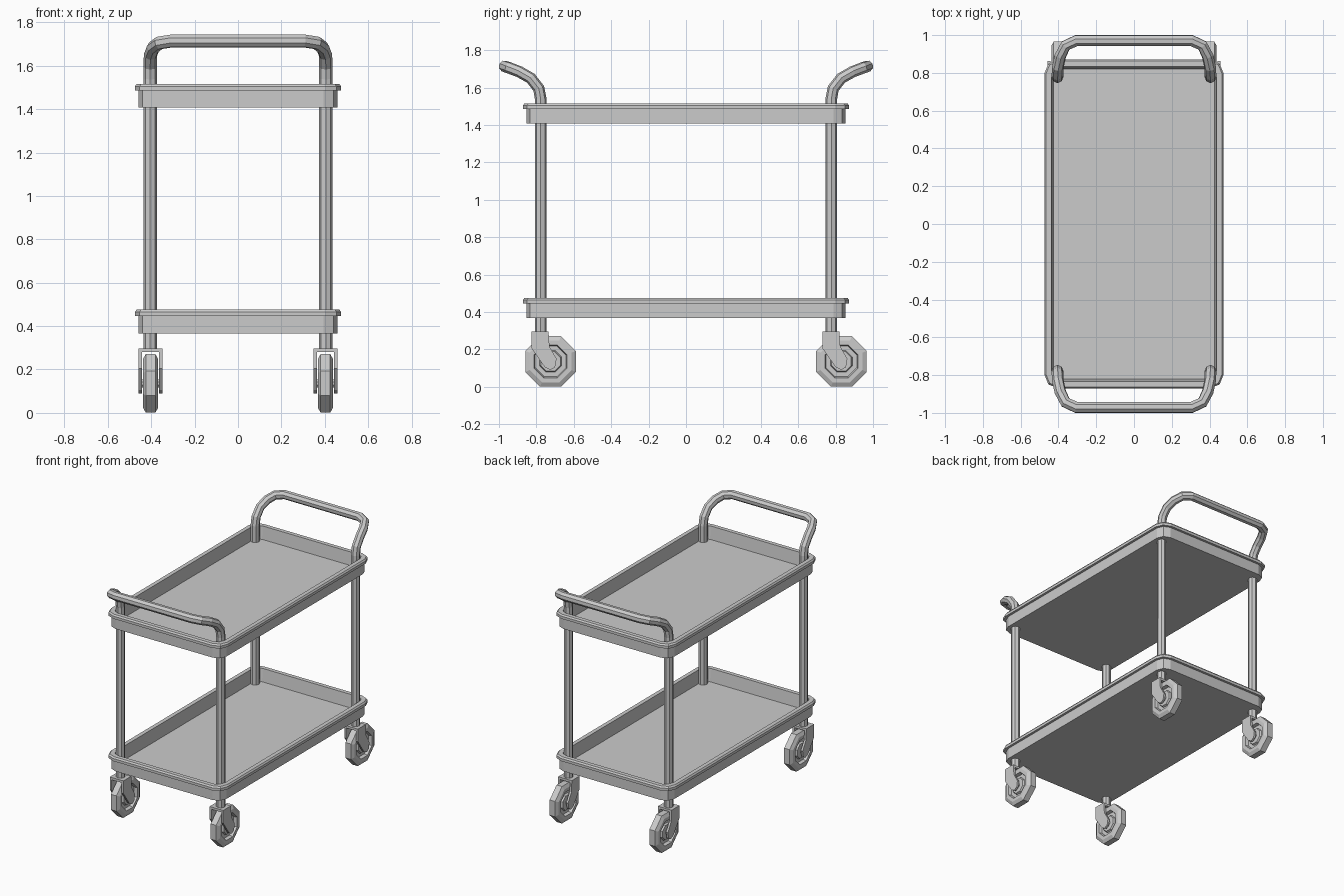
import bpy, bmesh, math
from mathutils import Vector

if "Cube" in bpy.data.objects:
    bpy.data.objects.remove(bpy.data.objects["Cube"], do_unlink=True)

grey = bpy.data.materials.new("plain grey")
grey.use_nodes = True
grey.diffuse_color = (0.6, 0.6, 0.6, 1)
grey.node_tree.nodes["Principled BSDF"].inputs["Base Color"].default_value = (0.6, 0.6, 0.6, 1)


def loft(name, rings):
    """Skin a list of equal-sized point rings and cap both ends."""
    bm = bmesh.new()
    loops = [[bm.verts.new(p) for p in ring] for ring in rings]
    n = len(loops[0])
    for a, b in zip(loops, loops[1:]):
        for i in range(n):
            j = (i + 1) % n
            bm.faces.new((a[i], a[j], b[j], b[i]))
    bm.faces.new(loops[0][::-1])
    bm.faces.new(loops[-1])
    bmesh.ops.recalc_face_normals(bm, faces=bm.faces)
    mesh = bpy.data.meshes.new(name)
    bm.to_mesh(mesh)
    bm.free()
    mesh.materials.append(grey)
    obj = bpy.data.objects.new(name, mesh)
    bpy.context.collection.objects.link(obj)
    return obj


def tray_outline(inset, z):
    """Rectangle with two-step rounded corners, shrunk by inset."""
    hx, hy = 0.475 - inset, 0.871 - inset
    c = max(0.075 - inset * 0.6, 0.03)
    quarter = [(hx, hy - c), (hx - 0.29 * c, hy - 0.29 * c), (hx - c, hy)]
    pts = quarter + [(-x, y) for x, y in quarter[::-1]]
    pts += [(-x, -y) for x, y in quarter] + [(x, -y) for x, y in quarter[::-1]]
    return [(x, y, z) for x, y in pts]


# Trays: skirt, overhanging rim, inner wall and floor
TRAY_PROFILE = [(0.017, 0), (0.017, 0.079), (0, 0.079), (0, 0.098),
                (0.008, 0.109), (0.038, 0.109), (0.05, 0.017)]
for name, base in (("lower_tray", 0.367), ("upper_tray", 1.407)):
    loft(name, [tray_outline(inset, base + z) for inset, z in TRAY_PROFILE])


# Posts and push handles: one bent tube at each end
def tube(name, points, radius):
    curve = bpy.data.curves.new(name, "CURVE")
    curve.dimensions = "3D"
    curve.bevel_depth = radius
    curve.bevel_resolution = 2
    curve.use_fill_caps = True
    spline = curve.splines.new("POLY")
    spline.points.add(len(points) - 1)
    for sp, p in zip(spline.points, points):
        sp.co = (*p, 1)
    curve.materials.append(grey)
    obj = bpy.data.objects.new(name, curve)
    bpy.context.collection.objects.link(obj)
    bpy.ops.object.select_all(action="DESELECT")
    obj.select_set(True)
    bpy.context.view_layer.objects.active = obj
    bpy.ops.object.convert(target="MESH")
    for poly in bpy.context.object.data.polygons:
        poly.use_smooth = False


HALF_PATH = [(0.405, 0.777, 0.28), (0.405, 0.777, 1.54), (0.405, 0.787, 1.595),
             (0.403, 0.83, 1.65), (0.39, 0.89, 1.684), (0.362, 0.945, 1.705),
             (0.305, 0.971, 1.714)]
for name, side in (("back_posts_and_handle", 1), ("front_posts_and_handle", -1)):
    half = [Vector((x, y * side, z)) for x, y, z in HALF_PATH]
    other = [Vector((-p.x, p.y, p.z)) for p in reversed(half)]
    tube(name, half + other, 0.031)


# Casters: eight-sided wheel, axle, fork cheeks and top bridge
def octagon(x, cy, cz, apothem):
    r = apothem / math.cos(math.pi / 8)
    angles = [math.pi / 8 + i * math.pi / 4 for i in range(8)]
    return [(x, cy + r * math.cos(a), cz + r * math.sin(a)) for a in angles]


def slab(name, outline, x0, x1):
    return loft(name, [[(x, y, z) for y, z in outline] for x in (x0, x1)])


HALF_WHEEL = [(0.034, 0.026), (0.052, 0.026), (0.058, 0.012), (0.082, 0.012),
              (0.088, 0.035), (0.112, 0.035), (0.135, 0.022)]
WHEEL = [(r, -x) for r, x in HALF_WHEEL] + [(r, x) for r, x in reversed(HALF_WHEEL)]
CHEEK = [(-0.045, 0.297), (0.045, 0.297), (0.05, 0.215), (0.088, 0.15),
         (0.08, 0.105), (0.055, 0.09), (0.025, 0.105), (-0.045, 0.205)]
BRIDGE = [(-0.045, 0.28), (0.045, 0.28), (0.045, 0.297), (-0.045, 0.297)]

for end, post_y in (("front", -0.78), ("back", 0.775)):
    for side, cx in (("left", 0.403), ("right", -0.403)):
        tag = f"{end}_{side}_"
        hub_y, hub_z = post_y + 0.056, 0.136
        loft(tag + "wheel", [octagon(cx + x, hub_y, hub_z, r) for r, x in WHEEL])
        loft(tag + "axle", [octagon(cx + x, hub_y, hub_z, 0.018) for x in (-0.05, 0.05)])
        cheek = [(post_y + y, z) for y, z in CHEEK]
        for label, s in (("outer", 1), ("inner", -1)):
            slab(tag + label + "_fork_cheek", cheek, cx + s * 0.04, cx + s * 0.055)
        slab(tag + "fork_bridge", [(post_y + y, z) for y, z in BRIDGE], cx - 0.041, cx + 0.041)
